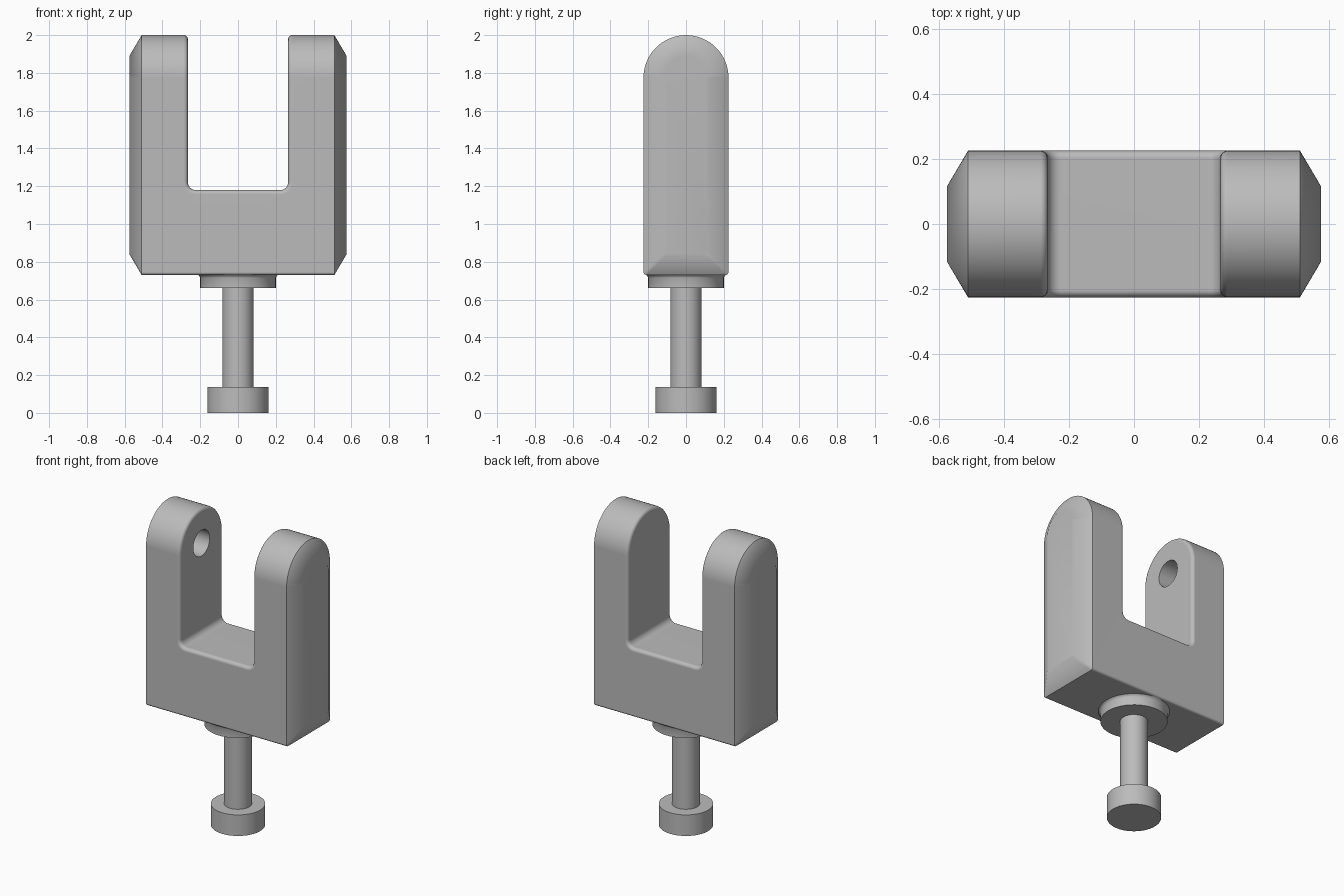
import bpy, bmesh
from math import sin, cos, pi, radians
from mathutils import Matrix

if "Cube" in bpy.data.objects:
    bpy.data.objects.remove(bpy.data.objects["Cube"])

RADIUS, ARC_Z, BASE_Z = 0.225, 1.775, 0.73
FLOOR_Z, SLOT_X = 1.18, 0.265

steel = bpy.data.materials.new("grey steel")
steel.use_nodes = True
GREY = (0.5, 0.5, 0.5, 1)
steel.diffuse_color = GREY
steel.node_tree.nodes["Principled BSDF"].inputs["Base Color"].default_value = GREY


def make_object(name, bm):
    bmesh.ops.recalc_face_normals(bm, faces=bm.faces)
    mesh = bpy.data.meshes.new(name)
    bm.to_mesh(mesh)
    bm.free()
    mesh.materials.append(steel)
    obj = bpy.data.objects.new(name, mesh)
    bpy.context.collection.objects.link(obj)
    return obj


def loft(name, rings):
    """Skin a list of matching closed rings and cap both ends."""
    bm = bmesh.new()
    loops = [[bm.verts.new(p) for p in ring] for ring in rings]
    for a, b in zip(loops, loops[1:]):
        for i in range(len(a)):
            j = (i + 1) % len(a)
            bm.faces.new((a[i], a[j], b[j], b[i]))
    bm.faces.new(loops[0])
    bm.faces.new(loops[-1])
    return make_object(name, bm)


def arc(cx, cy, r, start, end, steps):
    return [(cx + r * cos(radians(start + (end - start) * i / steps)),
             cy + r * sin(radians(start + (end - start) * i / steps)))
            for i in range(steps + 1)]


def cut(target, cutter):
    """Subtract the cutter for good, then remove it."""
    mod = target.modifiers.new("cut", 'BOOLEAN')
    mod.operation, mod.solver, mod.object = 'DIFFERENCE', 'EXACT', cutter
    graph = bpy.context.evaluated_depsgraph_get()
    mesh = bpy.data.meshes.new_from_object(target.evaluated_get(graph))
    target.modifiers.clear()
    target.data = mesh
    bpy.data.objects.remove(cutter)


def smooth(obj, angle):
    bpy.ops.object.select_all(action='DESELECT')
    obj.select_set(True)
    bpy.context.view_layer.objects.active = obj
    bpy.ops.object.shade_smooth_by_angle(angle=radians(angle))


# Fork: arched section swept across x, drawn in at both ends for the chamfer
def arched_ring(x, inset):
    r, bottom, corner = RADIUS - inset, BASE_Z + inset, 0.015
    outline = (arc(0, ARC_Z, r, 0, 180, 32)
               + arc(corner - r, bottom + corner, corner, 180, 270, 3)
               + arc(r - corner, bottom + corner, corner, 270, 360, 3))
    return [(x, y, z) for y, z in outline]


fork = loft("fork", [arched_ring(-0.575, 0.11), arched_ring(-0.51, 0),
                     arched_ring(0.51, 0), arched_ring(0.575, 0.11)])

# Slot between the arms, with rounded floor corners
fillet = 0.04
slot = ([(SLOT_X, 2.2), (-SLOT_X, 2.2)]
        + arc(fillet - SLOT_X, FLOOR_Z + fillet, fillet, 180, 270, 6)
        + arc(SLOT_X - fillet, FLOOR_Z + fillet, fillet, 270, 360, 6))
cut(fork, loft("slot_cutter", [[(x, y, z) for x, z in slot] for y in (-0.4, 0.4)]))

# Round off the rim of the slot
bm = bmesh.new()
bm.from_mesh(fork.data)
bmesh.ops.remove_doubles(bm, verts=bm.verts, dist=0.0001)
rim = [e for e in bm.edges if len(e.link_faces) == 2
       and e.calc_face_angle() > radians(60)
       and all(abs(v.co.x) < 0.3 and v.co.z > 1.1 for v in e.verts)]
bmesh.ops.bevel(bm, geom=rim, offset=0.022, segments=4, profile=0.5,
                affect='EDGES', clamp_overlap=True)
bm.to_mesh(fork.data)
bm.free()

# Blind pin hole in the inner face of the right arm
bm = bmesh.new()
bmesh.ops.create_cone(bm, cap_ends=True, segments=32, radius1=0.085, radius2=0.085,
                      depth=0.3, matrix=Matrix.Translation((-0.31, 0, ARC_Z))
                      @ Matrix.Rotation(pi / 2, 4, 'Y'))
cut(fork, make_object("hole_cutter", bm))
smooth(fork, 38)
normals = fork.modifiers.new("even shading", 'WEIGHTED_NORMAL')
normals.keep_sharp = True


# Turned parts below the fork
def turned(name, profile):
    obj = loft(name, [[(r * cos(2 * pi * i / 48), r * sin(2 * pi * i / 48), z)
                       for i in range(48)] for r, z in profile])
    smooth(obj, 35)


turned("collar", [(0.2, 0.66), (0.2, 0.715), (0.204, 0.724), (0.215, 0.732)])
turned("stem", [(0.083, 0.13), (0.083, 0.67)])
turned("foot", [(0.162, 0), (0.162, 0.138)])
